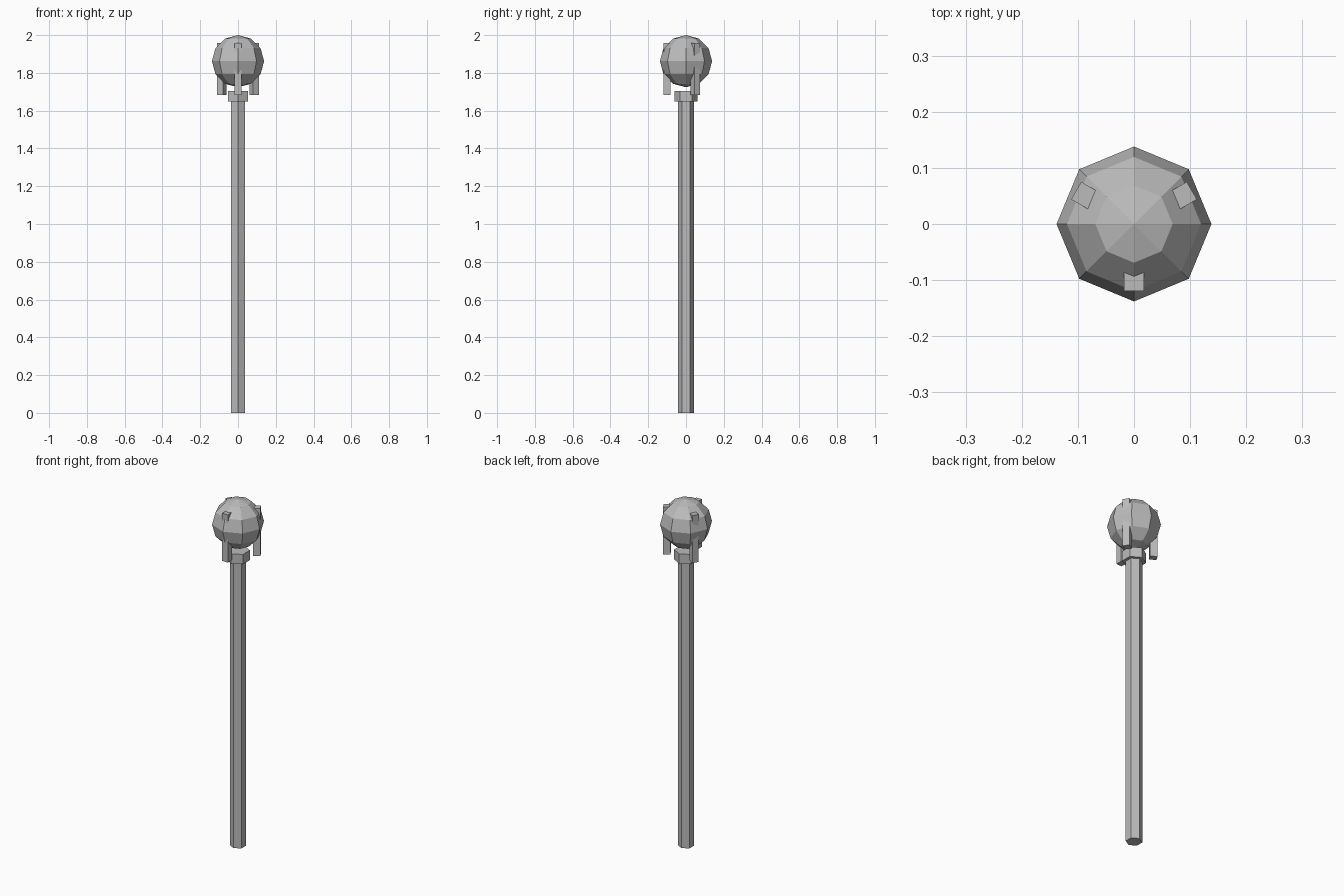
import bpy
from math import radians, sin, cos

cube = bpy.data.objects.get("Cube")
if cube:
    bpy.data.objects.remove(cube, do_unlink=True)

# One plain grey metal
grey = bpy.data.materials.new("grey metal")
grey.use_nodes = True
colour = (0.5, 0.5, 0.5, 1)
grey.diffuse_color = colour
grey.node_tree.nodes["Principled BSDF"].inputs["Base Color"].default_value = colour


def finish(name):
    obj = bpy.context.object
    obj.name = name
    obj.data.materials.append(grey)
    return obj


def hex_prism(name, radius, bottom, top):
    bpy.ops.mesh.primitive_cylinder_add(
        vertices=6, radius=radius, depth=top - bottom,
        location=(0, 0, (bottom + top) / 2))
    return finish(name)


# Shaft and the collar at its top, both six-sided
hex_prism("shaft", 0.043, 0, 1.66)
hex_prism("collar", 0.062, 1.648, 1.705)

# Faceted ball
ball_radius = 0.138
bpy.ops.mesh.primitive_uv_sphere_add(
    segments=8, ring_count=6, radius=ball_radius,
    location=(0, 0, 2 - ball_radius))
finish("ball")

# Three upright prongs gripping the ball
inner, outer, bottom, top = 0.081, 0.119, 1.682, 1.957
middle = (inner + outer) / 2
for name, degrees in (("front", -90), ("back_left", 30), ("back_right", 150)):
    angle = radians(degrees)
    bpy.ops.mesh.primitive_cube_add(
        size=1, rotation=(0, 0, angle),
        location=(middle * cos(angle), middle * sin(angle), (bottom + top) / 2))
    prong = finish(name + "_prong")
    prong.scale = (outer - inner, 0.036, top - bottom)
